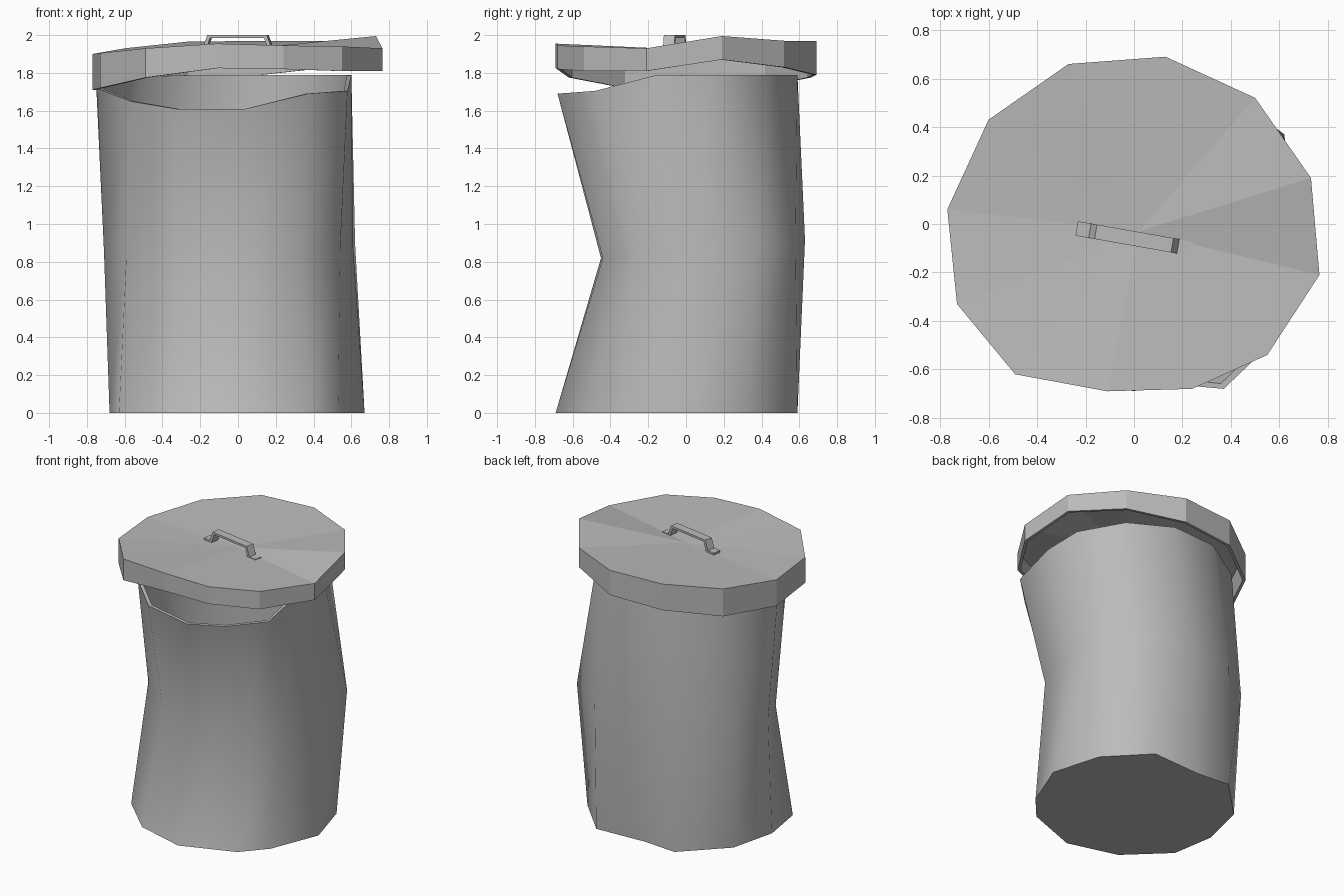
import bpy, bmesh, math
from mathutils import Matrix

cube = bpy.data.objects.get("Cube")
if cube:
    bpy.data.objects.remove(cube, do_unlink=True)

grey = bpy.data.materials.new("galvanised grey")
grey.use_nodes = True
tone = (0.5, 0.5, 0.5, 1)
grey.diffuse_color = tone
bsdf = grey.node_tree.nodes["Principled BSDF"]
bsdf.inputs["Base Color"].default_value = tone
bsdf.inputs["Roughness"].default_value = 0.7


def finish(name, bm):
    bmesh.ops.recalc_face_normals(bm, faces=bm.faces)
    mesh = bpy.data.meshes.new(name)
    bm.to_mesh(mesh)
    bm.free()
    mesh.materials.append(grey)
    obj = bpy.data.objects.new(name, mesh)
    bpy.context.collection.objects.link(obj)
    return obj


def fan(bm, ring, centre):
    hub = bm.verts.new(centre)
    for a, b in zip(ring, ring[1:] + ring[:1]):
        bm.faces.new((a, b, hub))


def bridge(bm, low, high):
    n = len(low)
    for i in range(n):
        j = (i + 1) % n
        bm.faces.new((low[i], low[j], high[j], high[i]))


def shrink(points, amount):
    """Pull a ring inwards by the wall thickness."""
    out = []
    for x, y, z in points:
        k = 1 - amount / math.hypot(x, y)
        out.append((x * k, y * k, z))
    return out


def shell(name, rings, wall, end, inner_end, flip):
    """Hollow cup: closed at rings[0], open at rings[-1]."""
    bm = bmesh.new()
    outer = [[bm.verts.new(p) for p in r] for r in rings]
    inner_points = [shrink(r, wall) for r in rings]
    inner_points[0] = [(x, y, z + flip * wall) for x, y, z in inner_points[0]]
    inner = [[bm.verts.new(p) for p in r] for r in inner_points]
    for layers in (outer, inner):
        for low, high in zip(layers, layers[1:]):
            bridge(bm, low, high)
    bridge(bm, outer[-1], inner[-1])
    fan(bm, outer[0], end)
    fan(bm, inner[0], inner_end)
    return finish(name, bm)


# Dented can body: base, waist and torn-looking lip, anticlockwise
base = [(.67, -.03), (.57, .32), (.31, .59), (-.07, .57), (-.32, .59), (-.6, .31),
        (-.68, -.02), (-.63, -.33), (-.36, -.59), (0, -.69), (.38, -.55), (.53, -.38)]
waist = [(.61, .05), (.62, .37), (.33, .58), (0, .63), (-.33, .58), (-.62, .36),
         (-.71, .07), (-.59, -.19), (-.33, -.4), (0, -.45), (.33, -.44), (.54, -.27)]
lip = [(.6, -.17, 1.785), (.6, .13, 1.79), (.43, .43, 1.79), (.14, .59, 1.79),
       (-.2, .57, 1.79), (-.54, .36, 1.78), (-.75, .02, 1.72), (-.57, -.34, 1.65),
       (-.33, -.56, 1.61), (.04, -.65, 1.61), (.37, -.68, 1.69), (.58, -.48, 1.705)]
body = shell("can_body",
             [[(x, y, 0) for x, y in base],
              [(x, y, .86 + .09 * y) for x, y in waist],
              lip],
             .025, (0, 0, 0), (0, 0, .025), 1)

# Warped lid: x, y, top edge height, bottom edge height
rim = [(.73, .19, 1.995, 1.87), (.5, .52, 1.97, 1.83), (.13, .69, 1.97, 1.79),
       (-.27, .66, 1.965, 1.775), (-.6, .43, 1.93, 1.73), (-.77, .06, 1.9, 1.71),
       (-.73, -.33, 1.905, 1.72), (-.49, -.62, 1.93, 1.775), (-.11, -.69, 1.955, 1.825),
       (.24, -.68, 1.945, 1.82), (.55, -.54, 1.94, 1.81), (.765, -.21, 1.93, 1.81)]
lid = shell("lid",
            [[(x, y, t) for x, y, t, b in rim], [(x, y, b) for x, y, t, b in rim]],
            .02, (.02, -.03, 1.925), (.02, -.03, 1.905), -1)

# Bent strap handle: half profile mirrored, then extruded across its width
top_half = [(.24, 1.915), (.24, 1.932), (.185, 1.932), (.16, 2.0)]
under_half = [(.145, 1.985), (.17, 1.915)]
profile = (top_half + [(-s, z) for s, z in reversed(top_half)]
           + [(-s, z) for s, z in reversed(under_half)] + under_half)
bm = bmesh.new()
sides = [[bm.verts.new((s, w, z)) for s, z in profile] for w in (-.03, .03)]
bridge(bm, sides[0], sides[1])
for side in sides:
    bm.faces.new(side)
bmesh.ops.transform(bm, verts=bm.verts, matrix=Matrix.Translation((0, -.06, 0))
                    @ Matrix.Rotation(math.radians(-10), 4, "Z"))
handle = finish("lid_handle", bm)

# Smooth rounded walls, sharp lip and base
bpy.ops.object.select_all(action="DESELECT")
body.select_set(True)
bpy.context.view_layer.objects.active = body
bpy.ops.object.shade_smooth_by_angle(angle=math.radians(58))
